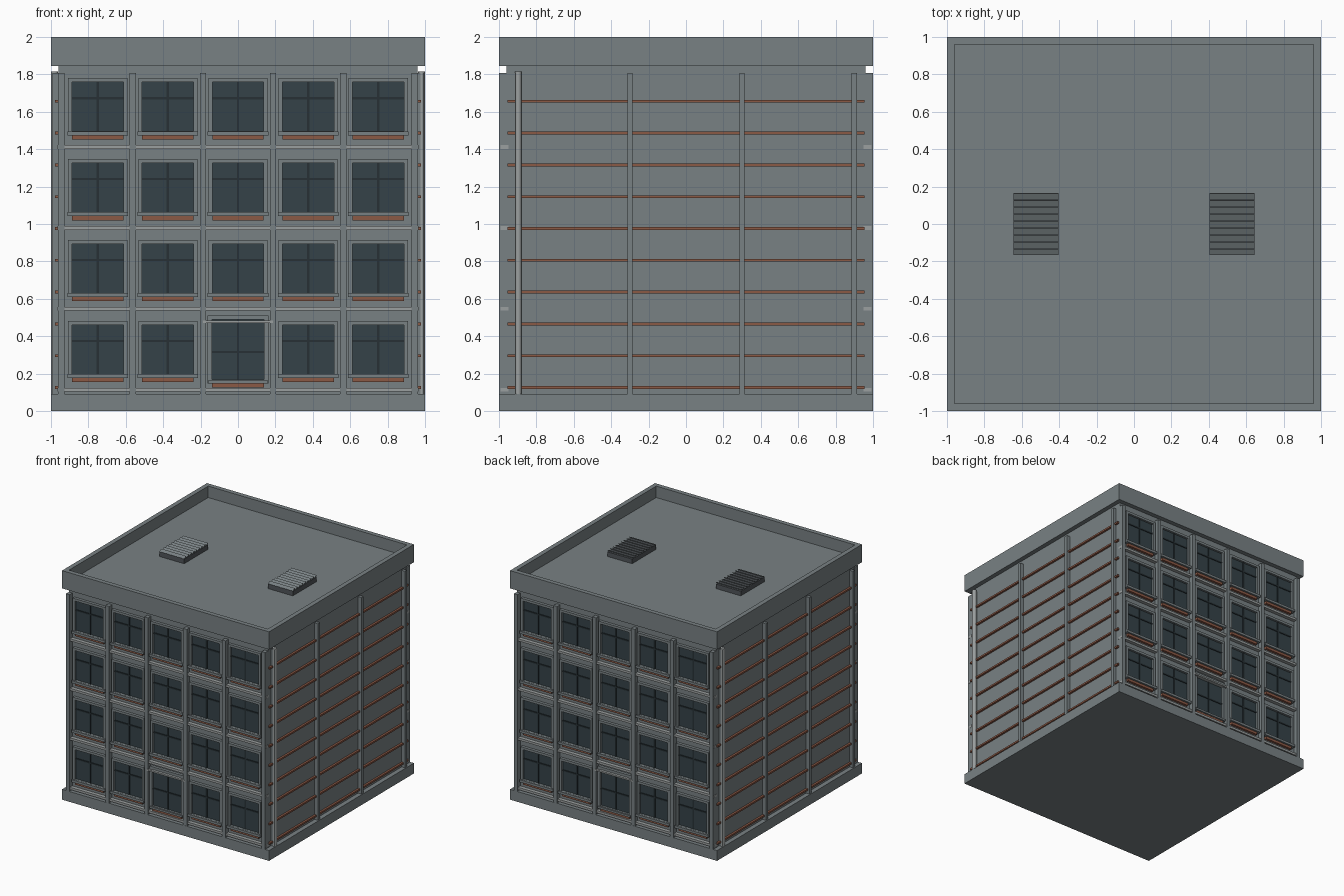
import bpy, bmesh
from math import radians
from mathutils import Matrix, Vector

if "Cube" in bpy.data.objects:
    bpy.data.objects.remove(bpy.data.objects["Cube"])


def material(name, rgb):
    m = bpy.data.materials.new(name)
    m.diffuse_color = (*rgb, 1)
    m.use_nodes = True
    m.node_tree.nodes["Principled BSDF"].inputs["Base Color"].default_value = m.diffuse_color
    return m


WALL = material("wall_grey", (0.19, 0.22, 0.23))
LIGHT = material("light_grey", (0.33, 0.35, 0.35))
GLASS = material("dark_glass", (0.035, 0.055, 0.065))
DARK = material("dark_bar", (0.02, 0.03, 0.035))
RUST = material("rust_trim", (0.26, 0.10, 0.06))
VENT = material("vent_grey", (0.08, 0.09, 0.10))


def finish(name, bm, mat):
    me = bpy.data.meshes.new(name)
    bm.to_mesh(me)
    bm.free()
    me.materials.append(mat)
    ob = bpy.data.objects.new(name, me)
    bpy.context.collection.objects.link(ob)
    return ob


def add_box(bm, b, tilt=0):
    x0, x1, y0, y1, z0, z1 = b
    c = Vector(((x0 + x1) / 2, (y0 + y1) / 2, (z0 + z1) / 2))
    mat = (Matrix.Translation(c) @ Matrix.Rotation(tilt, 4, 'X')
           @ Matrix.Diagonal((x1 - x0, y1 - y0, z1 - z0, 1)))
    bmesh.ops.create_cube(bm, size=1, matrix=mat)


def boxes(name, items, mat, both=False, tilt=0):
    """Boxes in one object; both=True repeats them turned half round."""
    bm = bmesh.new()
    for b in items:
        add_box(bm, b, tilt)
        if both:
            x0, x1, y0, y1, z0, z1 = b
            add_box(bm, (-x1, -x0, -y1, -y0, z0, z1), tilt)
    return finish(name, bm, mat)


def frame(x0, x1, z0, z1, w, y0, y1):
    """Four bars around a rectangular opening."""
    return [(x0, x0 + w, y0, y1, z0, z1), (x1 - w, x1, y0, y1, z0, z1),
            (x0 + w, x1 - w, y0, y1, z1 - w, z1), (x0 + w, x1 - w, y0, y1, z0, z0 + w)]


# main mass, plinth, roof and parapet
boxes("walls", [(-.96, .96, -.96, .96, .05, 1.87)], WALL)
boxes("plinth", [(-1, 1, -1, 1, 0, .09)], WALL)
boxes("roof_slab", [(-.98, .98, -.98, .98, 1.846, 1.9)], WALL)
boxes("parapet", [(-1, 1, -1, -.96, 1.845, 2), (-1, 1, .96, 1, 1.845, 2),
                  (-1, -.96, -.96, .96, 1.845, 2), (.96, 1, -.96, .96, 1.845, 2)], WALL)

# front and back: pilasters and floor bands
cols = [-.75, -.375, 0, .375, .75]
pitch = .4325
boxes("facade_pilasters", [(x - .017, x + .017, -.999, -.95, .09, 1.808)
                           for x in (-.9455, -.5625, -.1875, .1875, .5625, .9455)], WALL, True)
boxes("floor_bands", [(-.964, .964, -.992, -.95, z - .01, z + .01)
                      for z in (.114 + pitch * i for i in range(4))], LIGHT, True)

# windows
frames, panes, bars, sills, aprons = [], [], [], [], []
for row in range(4):
    for x in cols:
        if row == 0 and x == 0:
            continue
        z = .198 + pitch * row
        frames += frame(x - .158, x + .158, z - .02, z + .284, .021, -.985, -.95)
        panes.append((x - .14, x + .14, -.966, -.95, z - .002, z + .265))
        bars += [(x - .006, x + .006, -.972, -.95, z, z + .263),
                 (x - .137, x + .137, -.972, -.95, z + .171, z + .183)]
        sills.append((x - .162, x + .162, -.998, -.95, z - .021, z))
        aprons.append((x - .137, x + .137, -.982, -.95, z - .043, z - .021))

# entrance door, same construction but taller
frames += frame(-.163, .163, .146, .512, .023, -.985, -.95)
panes.append((-.142, .142, -.966, -.95, .165, .492))
bars += [(-.006, .006, -.972, -.95, .165, .49), (-.14, .14, -.972, -.95, .31, .322)]
sills.append((-.157, .157, -.994, -.95, .148, .165))
aprons.append((-.14, .14, -.982, -.95, .127, .148))
boxes("window_frames", frames, WALL, True)
boxes("window_glass", panes, GLASS, True)
boxes("window_bars", bars, DARK, True)
boxes("window_sills", sills, WALL, True)
boxes("window_aprons", aprons, RUST, True)
boxes("door_canopy", [(-.188, .188, -1, -.95, .472, .485)], LIGHT, True)

# sides: pilasters and rust strips
boxes("side_pilasters", [(.95, .992, y - .014, y + .014, .09, 1.806)
                         for y in (-.9, -.3, .3, .9)], WALL, True)
boxes("side_strips", [(.95, .978, -.955, .955, z - .0075, z + .0075)
                      for z in (.126 + .17 * i for i in range(10))], RUST, True)

# drain pipes at opposite corners
bm = bmesh.new()
for s in (1, -1):
    bmesh.ops.create_cone(bm, cap_ends=True, segments=16, radius1=.018, radius2=.018,
                          depth=1.725, matrix=Matrix.Translation((.981 * s, -.897 * s, .9525)))
pipe = finish("drain_pipes", bm, LIGHT)
bpy.context.view_layer.objects.active = pipe
pipe.select_set(True)
bpy.ops.object.shade_smooth_by_angle()

# roof vents with tilted slats
boxes("vent_boxes", [(.405, .645, -.165, .165, 1.89, 1.94)], VENT, True)
boxes("vent_slats", [(x - .12, x + .12, y - .016, y + .016, 1.944, 1.95)
                     for x in (-.525, .525)
                     for y in (-.15 + .0375 * i for i in range(9))], WALL, tilt=radians(25))
